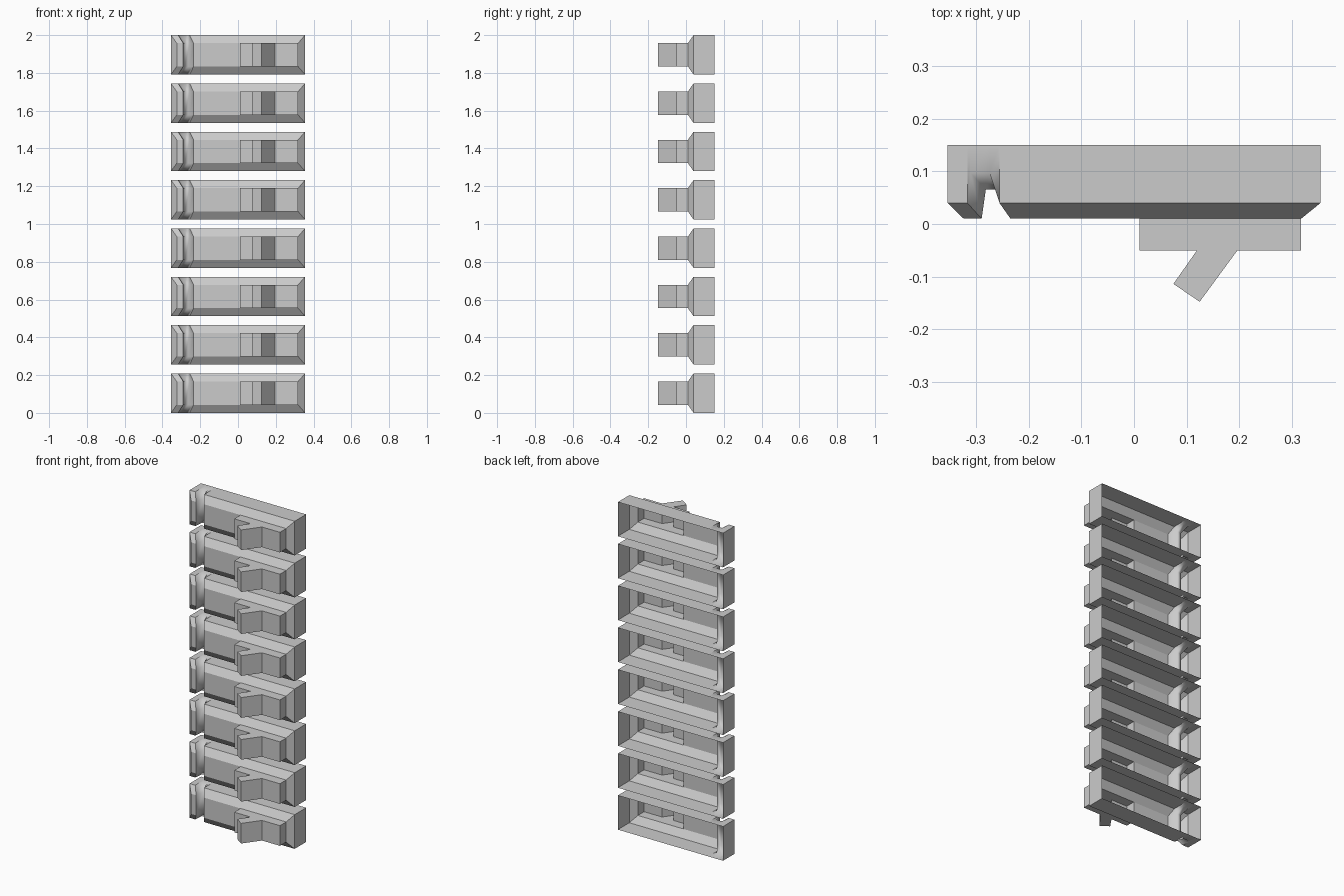
import bpy, bmesh

if "Cube" in bpy.data.objects:
    bpy.data.objects.remove(bpy.data.objects["Cube"])

COUNT, HEIGHT = 8, 0.209
PITCH = (2 - HEIGHT) / (COUNT - 1)
BACK = 0.15
LO, HI = 0.043, HEIGHT - 0.043

# Plan profiles (x, y): outer rim edge and front face, both dipping into the notch
outer = [(-.355, .04), (-.317, .04), (-.311, .097), (-.275, .097),
         (-.256, .04), (.01, .04), (.355, .04)]
inner = [(-.324, .01), (-.29, .01), (-.282, .066), (-.256, .066),
         (-.235, .01), (.01, .01), (.318, .01)]
# Front block with its slanted horn
block = [(.01, -.05), (.12, -.05), (.075, -.114), (.125, -.148),
         (.197, -.05), (.318, -.05)]

bm = bmesh.new()


def row(points, z):
    return [bm.verts.new((x, y, z)) for x, y in points]


back = [(x, BACK) for x, _ in outer]
rows = [row(back, 0), row(outer, 0), row(inner, LO),
        row(inner, HI), row(outer, HEIGHT), row(back, HEIGHT)]
last = len(outer) - 1

# Shell: walls, bevels and front face, left open where the block joins
for r in range(5):
    for c in range(last):
        if (r, c) != (2, last - 1):
            f = bm.faces.new((rows[r][c], rows[r][c + 1],
                              rows[r + 1][c + 1], rows[r + 1][c]))
            f.smooth = 1 <= c <= 3

# End walls and end bevels
for c in (0, last):
    for a in (0, 1):
        bm.faces.new((rows[a][c], rows[a + 1][c], rows[4 - a][c], rows[5 - a][c]))

# Block and horn: side strip plus caps
low = [rows[2][last - 1]] + row(block, LO) + [rows[2][last]]
high = [rows[3][last - 1]] + row(block, HI) + [rows[3][last]]
for i in range(len(low) - 1):
    bm.faces.new((low[i], low[i + 1], high[i + 1], high[i]))
bm.faces.new(low)
bm.faces.new(high)

bmesh.ops.recalc_face_normals(bm, faces=bm.faces)
mesh = bpy.data.meshes.new("track_link")
bm.to_mesh(mesh)
bm.free()

# Column of identical links
for i in range(COUNT):
    link = bpy.data.objects.new(f"track_link_{i + 1}", mesh)
    link.location.z = i * PITCH
    bpy.context.collection.objects.link(link)
